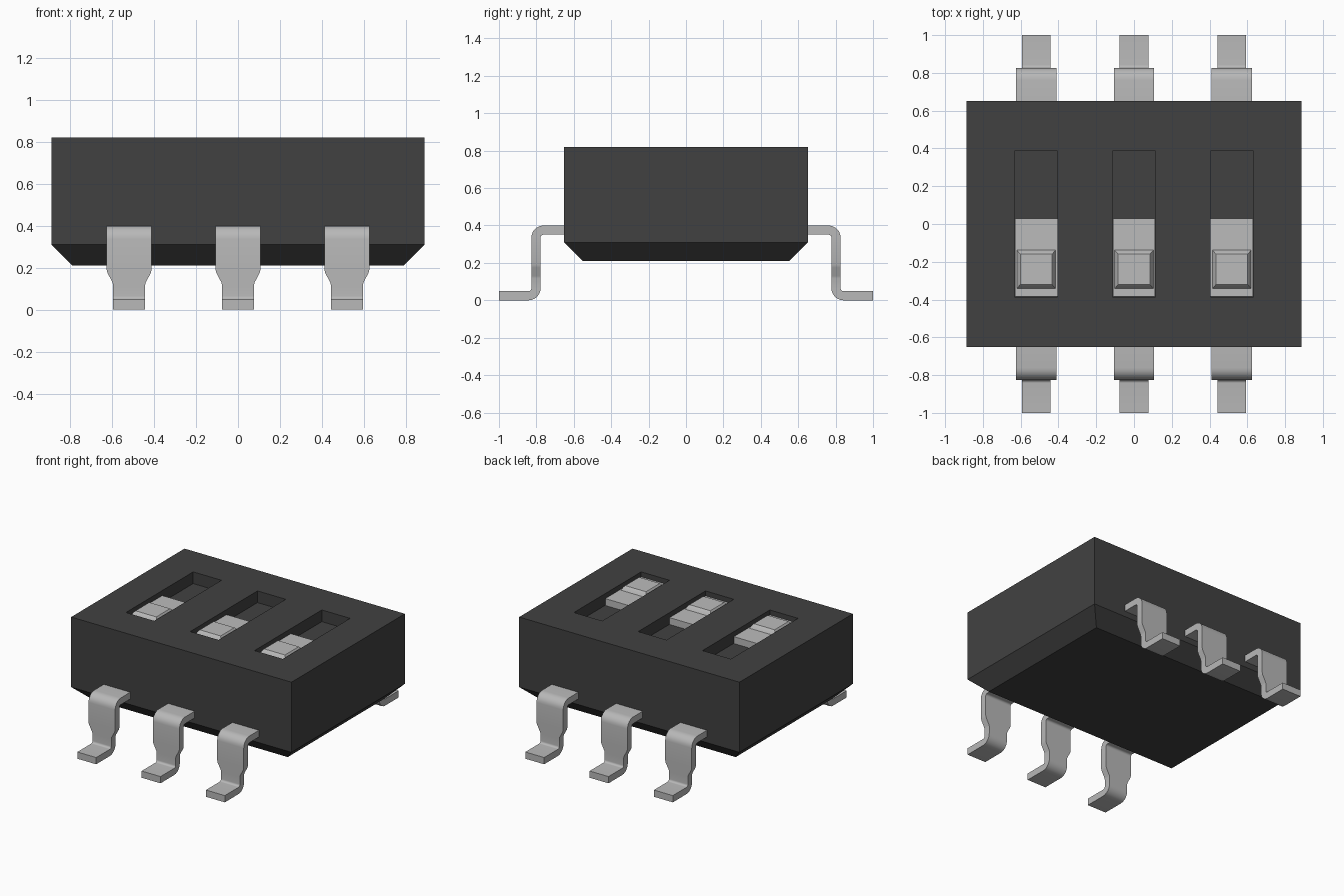
import bpy, bmesh, math
from mathutils import Vector

if "Cube" in bpy.data.objects:
    bpy.data.objects.remove(bpy.data.objects["Cube"], do_unlink=True)


def material(name, grey):
    m = bpy.data.materials.new(name)
    m.use_nodes = True
    colour = (grey, grey, grey, 1)
    m.diffuse_color = colour
    m.node_tree.nodes["Principled BSDF"].inputs["Base Color"].default_value = colour
    return m


BLACK = material("black plastic", 0.053)
METAL = material("pin metal", 0.48)
LIGHT = material("slider plastic", 0.5)


def finish(name, bm, mat, smooth=None):
    bmesh.ops.recalc_face_normals(bm, faces=bm.faces)
    mesh = bpy.data.meshes.new(name)
    bm.to_mesh(mesh)
    bm.free()
    mesh.materials.append(mat)
    ob = bpy.data.objects.new(name, mesh)
    bpy.context.collection.objects.link(ob)
    if smooth:
        bpy.ops.object.select_all(action='DESELECT')
        ob.select_set(True)
        bpy.context.view_layer.objects.active = ob
        bpy.ops.object.shade_smooth_by_angle(angle=math.radians(smooth))
    return ob


PITCH = 0.518
COLUMNS = [-PITCH, 0, PITCH]
HX, HY, TOP, RIM, BOTTOM = 0.887, 0.652, 0.82, 0.31, 0.21
SLOT_HALF, SLOT_Y, SLOT_DEPTH = 0.114, 0.387, 0.085


# Housing: a top grid, slots pushed in, sides and chamfer drawn down
def housing():
    bm = bmesh.new()
    xs = [-HX] + [c + s * SLOT_HALF for c in COLUMNS for s in (-1, 1)] + [HX]
    ys = [-HY, -SLOT_Y, SLOT_Y, HY]
    grid = [[bm.verts.new((x, y, TOP)) for y in ys] for x in xs]
    slots = []
    for i in range(len(xs) - 1):
        for j in range(len(ys) - 1):
            f = bm.faces.new((grid[i][j], grid[i + 1][j], grid[i + 1][j + 1], grid[i][j + 1]))
            if j == 1 and i % 2 == 1:
                slots.append(f)
    rim = [e for e in bm.edges if e.is_boundary]

    res = bmesh.ops.extrude_face_region(bm, geom=slots)
    floor = [g for g in res["geom"] if isinstance(g, bmesh.types.BMVert)]
    bmesh.ops.translate(bm, verts=floor, vec=(0, 0, -SLOT_DEPTH))
    bmesh.ops.delete(bm, geom=[f for f in slots if f.is_valid], context='FACES_ONLY')

    for z, inset in ((RIM, 0), (BOTTOM, 0.1)):
        geom = bmesh.ops.extrude_edge_only(bm, edges=rim)["geom"]
        rim = [g for g in geom if isinstance(g, bmesh.types.BMEdge)]
        for v in [g for g in geom if isinstance(g, bmesh.types.BMVert)]:
            v.co.x *= (HX - inset) / HX
            v.co.y *= (HY - inset) / HY
            v.co.z = z
    bmesh.ops.contextual_create(bm, geom=rim)
    finish("housing", bm, BLACK)


# Stack of rectangles (half x, half y, z) joined into a closed solid
def stack(name, centre, levels, mat, smooth=None):
    bm = bmesh.new()
    rings = [[bm.verts.new((centre[0] + sx * hx, centre[1] + sy * hy, z))
              for sx, sy in ((-1, -1), (1, -1), (1, 1), (-1, 1))] for hx, hy, z in levels]
    bm.faces.new(rings[0])
    bm.faces.new(rings[-1])
    for a, b in zip(rings, rings[1:]):
        for k in range(4):
            n = (k + 1) % 4
            bm.faces.new((a[k], a[n], b[n], b[k]))
    finish(name, bm, mat, smooth)


# Pin: flat strip swept along a bent path of (outward, height, half width)
THICK, BEND = 0.049, 0.04


def pin_path():
    half, out, high, low = THICK / 2, 0.802, 0.4 - THICK / 2, THICK / 2
    wide, narrow = 0.107, 0.076
    pts = [(HY - 0.05, high, wide)]
    for k in range(7):
        a = math.pi / 2 * (1 - k / 6)
        pts.append((out - BEND + BEND * math.cos(a), high - BEND + BEND * math.sin(a), wide))
    pts += [(out, 0.19, wide), (out, 0.175, wide - 0.004),
            (out, 0.13, narrow + 0.003), (out, 0.118, narrow)]
    for k in range(7):
        a = math.pi + math.pi / 2 * k / 6
        pts.append((out + BEND + BEND * math.cos(a), low + BEND + BEND * math.sin(a), narrow))
    return pts + [(1.0, low, narrow)]


def pin(name, x, side):
    bm = bmesh.new()
    path = pin_path()
    rings = []
    for i, (y, z, w) in enumerate(path):
        before, after = path[max(i - 1, 0)], path[min(i + 1, len(path) - 1)]
        t = Vector((after[0] - before[0], after[1] - before[1])).normalized()
        ny, nz = -t.y * THICK / 2, t.x * THICK / 2
        rings.append([bm.verts.new((x + sx * w, side * (y + sn * ny), z + sn * nz))
                      for sx, sn in ((-1, -1), (1, -1), (1, 1), (-1, 1))])
    bm.faces.new(rings[0])
    bm.faces.new(rings[-1])
    for a, b in zip(rings, rings[1:]):
        for k in range(4):
            n = (k + 1) % 4
            bm.faces.new((a[k], a[n], b[n], b[k]))
    finish(name, bm, METAL, 25)


housing()
for label, x in zip(("right", "middle", "left"), COLUMNS):
    # Slider plate with a raised bevelled knob
    floor = TOP - SLOT_DEPTH
    stack("slider_" + label, (x, -0.178),
          [(0.112, 0.207, floor), (0.112, 0.207, 0.785)], LIGHT)
    stack("slider_knob_" + label, (x, -0.24),
          [(0.103, 0.103, 0.784), (0.095, 0.093, 0.802), (0.084, 0.08, 0.815)], LIGHT, 40)
    for end, side in (("front", -1), ("back", 1)):
        pin(end + "_pin_" + label, x, side)
